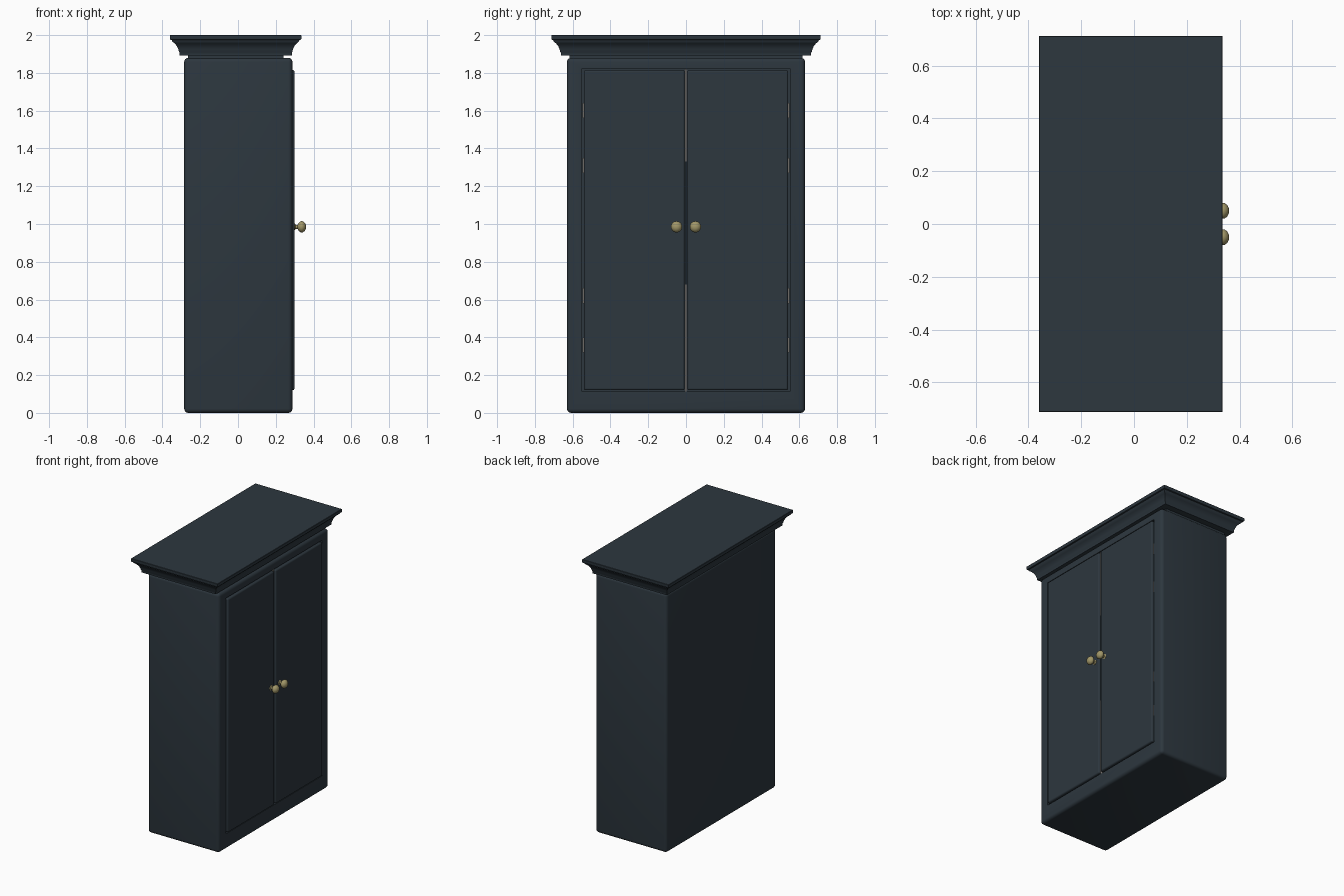
import bpy, bmesh, math
from mathutils import Matrix

if "Cube" in bpy.data.objects:
    bpy.data.objects.remove(bpy.data.objects["Cube"])


def material(name, rgb):
    m = bpy.data.materials.new(name)
    m.diffuse_color = (*rgb, 1)
    m.use_nodes = True
    m.node_tree.nodes["Principled BSDF"].inputs["Base Color"].default_value = m.diffuse_color
    return m


PAINT = material("dark blue paint", (0.026, 0.038, 0.049))
BRASS = material("aged brass", (0.36, 0.31, 0.14))
LINING = material("pale grey lining", (0.27, 0.25, 0.23))


def finish(bm, name, mat, bevel=0, segments=3):
    bmesh.ops.recalc_face_normals(bm, faces=bm.faces[:])
    me = bpy.data.meshes.new(name)
    bm.to_mesh(me)
    bm.free()
    ob = bpy.data.objects.new(name, me)
    bpy.context.collection.objects.link(ob)
    me.materials.append(mat)
    if bevel:
        b = ob.modifiers.new("rounded edges", "BEVEL")
        b.width, b.segments, b.limit_method = bevel, segments, "ANGLE"
    bpy.ops.object.select_all(action="DESELECT")
    ob.select_set(True)
    bpy.context.view_layer.objects.active = ob
    bpy.ops.object.shade_smooth_by_angle(angle=math.radians(40))
    return ob


def box(name, x, y, z, mat, bevel=0):
    bm = bmesh.new()
    size = [b - a for a, b in (x, y, z)]
    mid = [(a + b) / 2 for a, b in (x, y, z)]
    bmesh.ops.create_cube(bm, size=1,
                          matrix=Matrix.Translation(mid) @ Matrix.Diagonal((*size, 1)))
    return finish(bm, name, mat, bevel)


# Carcass: closed case with a door recess on +x
bm = bmesh.new()
X0, X1, W, H = -0.285, 0.288, 0.63, 1.88
bmesh.ops.create_cube(bm, size=1, matrix=Matrix.Translation(((X0 + X1) / 2, 0, H / 2))
                      @ Matrix.Diagonal((X1 - X0, 2 * W, H, 1)))
outer = [e for e in bm.edges]
bmesh.ops.bevel(bm, geom=outer, offset=0.022, segments=4, profile=0.5, affect="EDGES")
front = max(bm.faces, key=lambda f: f.calc_center_median().x)
bmesh.ops.inset_region(bm, faces=[front], thickness=0.02)
for v in front.verts:
    v.co.y = math.copysign(0.55, v.co.y)
    v.co.z = 0.113 if v.co.z < 1 else 1.822
inner = bmesh.ops.extrude_discrete_faces(bm, faces=[front])["faces"]
for v in inner[0].verts:
    v.co.x = -0.25
finish(bm, "cabinet_case", PAINT)

# Pair of doors with knobs and hinges
for side, label in ((-1, "left"), (1, "right")):
    box(label + "_door", (0.262, 0.299), sorted((side * 0.007, side * 0.541)),
        (0.12, 1.815), PAINT, 0.01)
    bm = bmesh.new()
    profile = [(0, 0.296), (0.018, 0.296), (0.018, 0.301), (0.011, 0.305), (0.011, 0.316),
               (0.022, 0.322), (0.03, 0.333), (0.03, 0.342), (0.022, 0.353), (0.011, 0.359),
               (0, 0.36)]
    verts = [bm.verts.new((x, r, 0)) for r, x in profile]
    edges = [bm.edges.new(p) for p in zip(verts, verts[1:])]
    bmesh.ops.spin(bm, geom=verts + edges, cent=(0, 0, 0), axis=(1, 0, 0),
                   angle=math.tau, steps=20, use_duplicate=False)
    bmesh.ops.remove_doubles(bm, verts=bm.verts[:], dist=0.0001)
    bmesh.ops.translate(bm, verts=bm.verts[:], vec=(0, side * 0.05, 0.985))
    finish(bm, label + "_knob", BRASS)
    for i, z in enumerate((0.36, 0.62, 1.31, 1.6)):
        box(f"{label}_hinge_{i + 1}", (0.27, 0.284),
            sorted((side * 0.541, side * 0.549)), (z - 0.04, z + 0.04), LINING)

# Centre gap: pale strips above and below, painted stop in the middle
for name, z, mat in (("lower_gap_strip", (0.114, 0.68), LINING),
                     ("middle_gap_stop", (0.68, 1.33), PAINT),
                     ("upper_gap_strip", (1.33, 1.82), LINING)):
    box(name, (0.255, 0.284), (-0.0065, 0.0065), z, mat)

# Cornice: moulded profile stepped outward around the top
bm = bmesh.new()
steps = [(0.095, 1.87), (0.095, 1.893), (0.05, 1.893), (0.05, 1.908), (0.047, 1.912),
         (0.044, 1.925), (0.037, 1.941), (0.026, 1.955), (0.012, 1.966), (0.01, 1.973),
         (0.002, 1.976), (0, 1.98), (0, 1.998), (0.002, 2.0)]
rings = []
for inset, z in steps:
    a, b, w = -0.36 + inset, 0.335 - inset, 0.713 - inset
    rings.append([bm.verts.new(c) for c in ((a, -w, z), (b, -w, z), (b, w, z), (a, w, z))])
for lo, hi in zip(rings, rings[1:]):
    for i in range(4):
        j = (i + 1) % 4
        bm.faces.new((lo[i], lo[j], hi[j], hi[i]))
bm.faces.new(rings[0][::-1])
bm.faces.new(rings[-1])
finish(bm, "cornice", PAINT)
